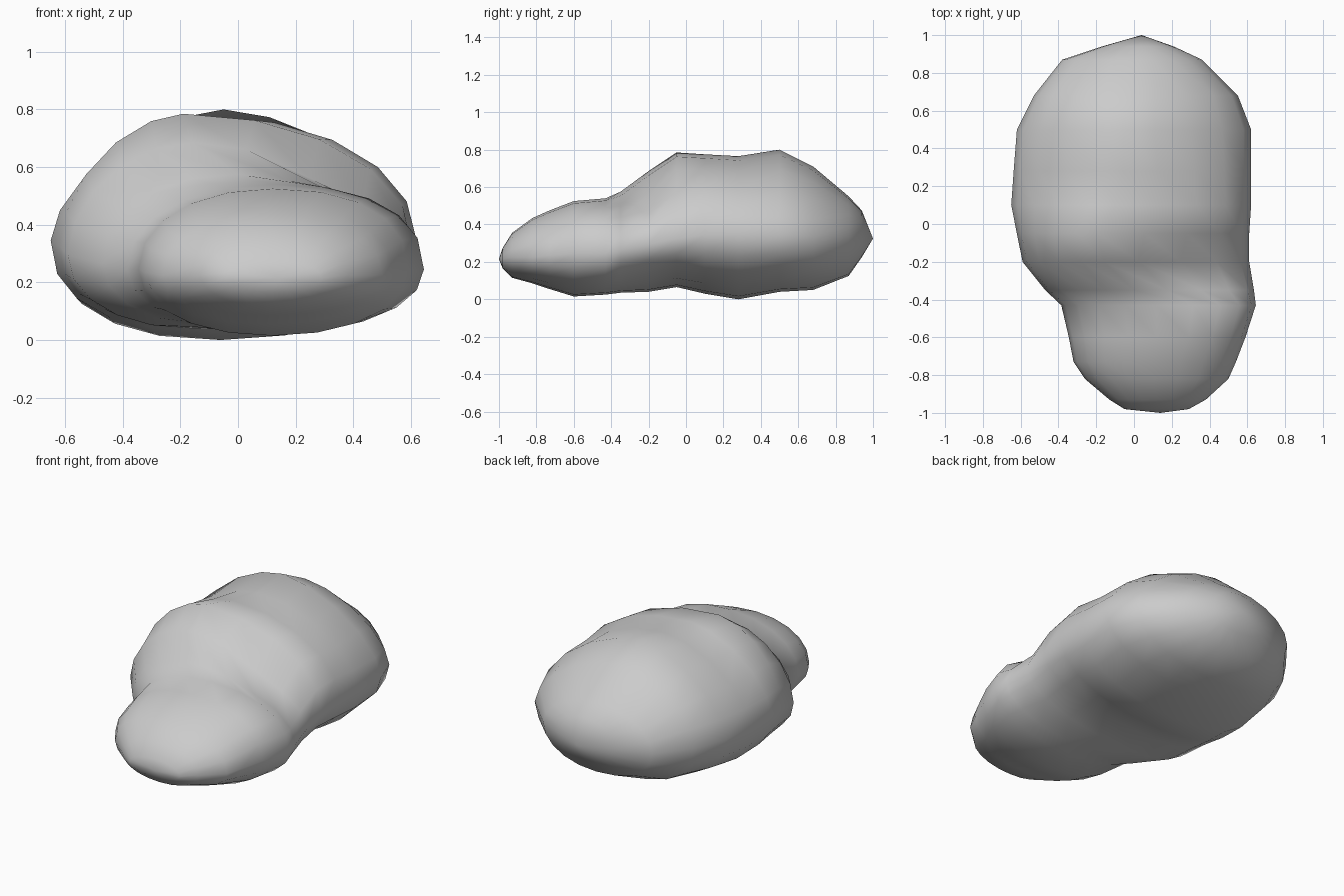
import bpy, bmesh
from math import sin, cos, tau, copysign

SIDES = 20

# Cross-sections along y:
# y, left x, right x, crest x, bottom z, top z, widest z, roundness upper left, upper right
SECTIONS = [
    (-0.98, -0.05, 0.29, 0.12, 0.17, 0.28, 0.22, 0.95, 0.95),
    (-0.93, -0.13, 0.38, 0.12, 0.12, 0.36, 0.23, 0.95, 0.95),
    (-0.82, -0.26, 0.50, 0.10, 0.09, 0.44, 0.23, 0.95, 0.95),
    (-0.73, -0.32, 0.54, 0.10, 0.06, 0.48, 0.24, 0.95, 0.95),
    (-0.60, -0.345, 0.59, 0.12, 0.02, 0.53, 0.25, 0.95, 0.87),
    (-0.43, -0.385, 0.645, 0.12, 0.03, 0.545, 0.25, 0.95, 0.85),
    (-0.35, -0.47, 0.635, 0.00, 0.04, 0.58, 0.27, 0.95, 1.1),
    (-0.20, -0.59, 0.61, -0.16, 0.045, 0.69, 0.30, 1.08, 1.2),
    (-0.05, -0.62, 0.61, -0.19, 0.07, 0.79, 0.33, 1.15, 1.0),
    (0.10, -0.65, 0.62, -0.10, 0.035, 0.78, 0.35, 1.2, 0.98),
    (0.28, -0.637, 0.62, -0.06, 0.005, 0.77, 0.35, 1.22, 1.1),
    (0.50, -0.62, 0.62, -0.05, 0.045, 0.805, 0.35, 1.2, 1.22),
    (0.68, -0.53, 0.55, -0.02, 0.055, 0.715, 0.34, 1.05, 1.2),
    (0.87, -0.38, 0.36, 0.00, 0.13, 0.555, 0.34, 1.0, 1.1),
    (0.94, -0.17, 0.21, 0.03, 0.23, 0.48, 0.34, 1.0, 1.0),
]


def rounded(v, power):
    return copysign(abs(v) ** power, v)


def ring(bm, y, left, right, crest, bottom, top, wide, pl, pr):
    verts = []
    for i in range(SIDES):
        c, s = cos(tau * i / SIDES), sin(tau * i / SIDES)
        # the underside of the rear lobe is a little boxier on the left
        low = 0.85 if c < 0 and -0.1 < y < 0.7 else 0.95
        power = low if s <= 0 else (pr if c > 0 else pl)
        c, s = rounded(c, power), rounded(s, power)
        x = crest + c * (right - crest if c > 0 else crest - left)
        z = wide + s * (top - wide if s > 0 else wide - bottom)
        verts.append(bm.verts.new((x, y, z)))
    return verts


# Two-lobed boulder: small front lobe flowing into the large rear lobe
bm = bmesh.new()
rings = [ring(bm, *s) for s in SECTIONS]
for a, b in zip(rings, rings[1:]):
    for i in range(SIDES):
        j = (i + 1) % SIDES
        bm.faces.new((a[i], a[j], b[j], b[i]))

# Rounded ends
for loop, tip in ((rings[0], (0.14, -1.0, 0.22)), (rings[-1], (0.04, 1.0, 0.33))):
    v = bm.verts.new(tip)
    for i in range(SIDES):
        bm.faces.new((loop[i], loop[(i + 1) % SIDES], v))

# Hollow in the neck, behind the front lobe on the right
for v in bm.verts:
    if v.co.z > 0.3:
        d = ((v.co.x - 0.30) / 0.25) ** 2 + ((v.co.y + 0.24) / 0.14) ** 2
        v.co.z -= 0.04 * max(0.0, 1 - d)

# The underside rests on the ground
low = min(v.co.z for v in bm.verts)
for v in bm.verts:
    v.co.z -= low
bmesh.ops.recalc_face_normals(bm, faces=bm.faces)
for f in bm.faces:
    f.smooth = True

mesh = bpy.data.meshes.new("two_lobed_boulder")
bm.to_mesh(mesh)
bm.free()
bpy.context.collection.objects.link(bpy.data.objects.new("two_lobed_boulder", mesh))
